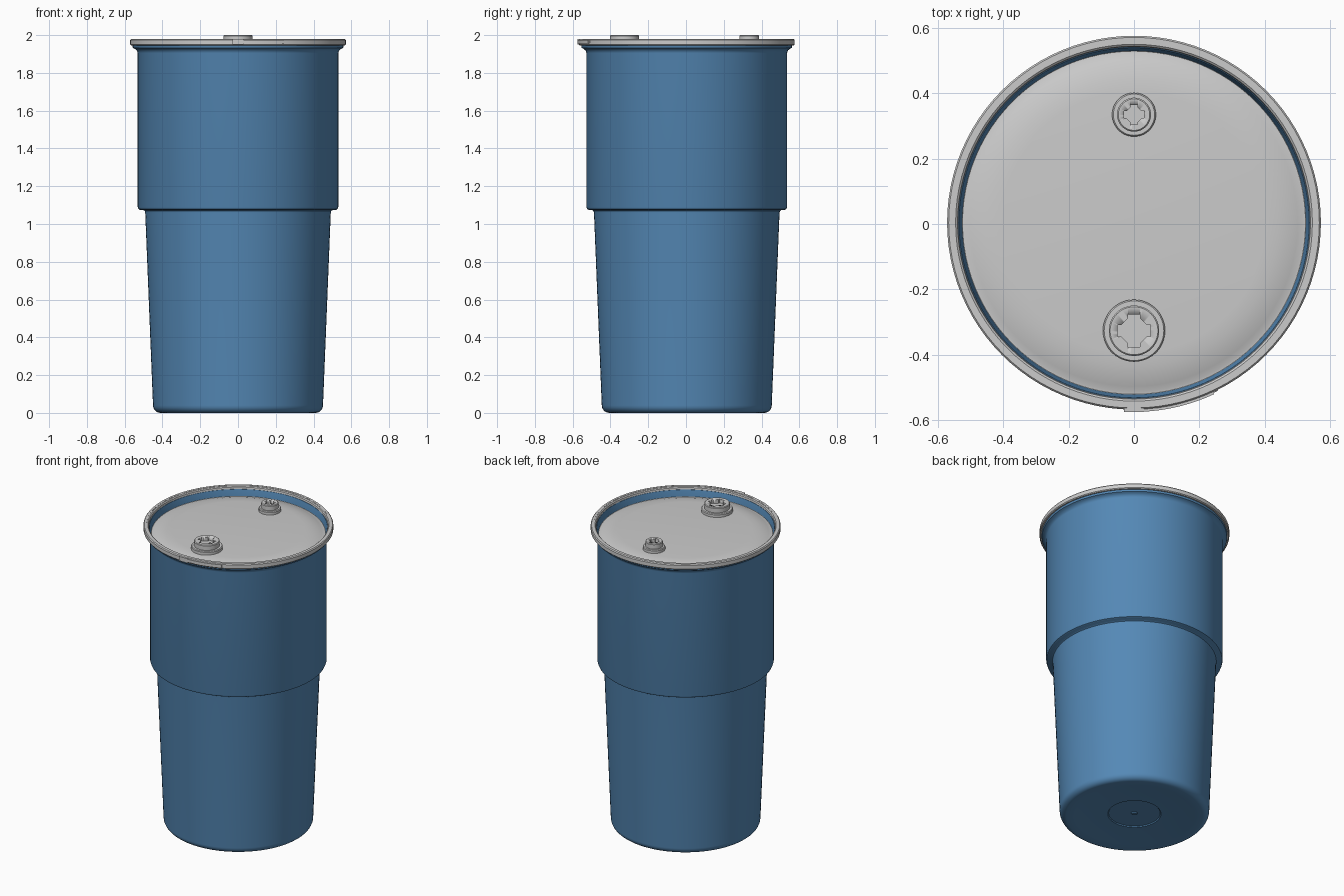
import bpy, bmesh
from math import sin, cos, pi, atan2, radians

if "Cube" in bpy.data.objects:
    bpy.data.objects.remove(bpy.data.objects["Cube"])

CY = 0.004  # drum axis sits slightly back because of the clamp lever
SEG = 96

blue = bpy.data.materials.new("blue_plastic")
blue.diffuse_color = (0.09, 0.25, 0.47, 1)
blue.use_nodes = True
blue.node_tree.nodes["Principled BSDF"].inputs["Base Color"].default_value = blue.diffuse_color


def finish(name, bm, mat=None, angle=35):
    bmesh.ops.recalc_face_normals(bm, faces=bm.faces)
    me = bpy.data.meshes.new(name)
    bm.to_mesh(me)
    bm.free()
    ob = bpy.data.objects.new(name, me)
    bpy.context.collection.objects.link(ob)
    if mat:
        me.materials.append(mat)
    bpy.ops.object.select_all(action='DESELECT')
    bpy.context.view_layer.objects.active = ob
    ob.select_set(True)
    bpy.ops.object.shade_smooth_by_angle(angle=radians(angle))
    return ob


def lathe(name, profile, y=CY, closed=False, mat=None, seg=SEG, flip=False):
    """Spin an (r, z) profile round a vertical axis."""
    bm = bmesh.new()
    rings = []
    for r, z in profile:
        if r == 0:
            rings.append([bm.verts.new((0, y, z))] * seg)
        else:
            rings.append([bm.verts.new((r * cos(2 * pi * i / seg), y + r * sin(2 * pi * i / seg), z))
                          for i in range(seg)])
    pairs = list(zip(rings, rings[1:]))
    if closed:
        pairs.append((rings[-1], rings[0]))
    for a, b in pairs:
        for i in range(seg):
            j = (i + 1) % seg
            bm.faces.new(list(dict.fromkeys((a[i], a[j], b[j], b[i]))))
    return finish(name, bm, mat)


def prism(bm, pts, z0, z1):
    lo = [bm.verts.new((x, y, z0)) for x, y in pts]
    hi = [bm.verts.new((x, y, z1)) for x, y in pts]
    n = len(pts)
    bm.faces.new(lo[::-1])
    bm.faces.new(hi)
    for i in range(n):
        j = (i + 1) % n
        bm.faces.new((lo[i], lo[j], hi[j], hi[i]))


def arc_strip(name, r0, r1, a0, a1, z0, z1, n=14):
    """Curved bar around the drum; angles in degrees."""
    angs = [radians(a0 + (a1 - a0) * i / n) for i in range(n + 1)]
    pts = [(r1 * cos(a), CY + r1 * sin(a)) for a in angs]
    pts += [(r0 * cos(a), CY + r0 * sin(a)) for a in reversed(angs)]
    bm = bmesh.new()
    prism(bm, pts, z0, z1)
    return finish(name, bm)


# Drum body: double-walled shell from base to collar and back down inside
corner = [(0.41 + 0.04 * sin(a), 0.04 - 0.04 * cos(a)) for a in [i * pi / 12 for i in range(7)]]
lathe("drum_body", [(0, 0.012), (0.012, 0.012), (0.02, 0.018), (0.155, 0.018), (0.16, 0.012),
                    (0.28, 0.01), (0.36, 0.003)] + corner +
      [(0.491, 1.055), (0.493, 1.068), (0.50, 1.073), (0.518, 1.074), (0.527, 1.079), (0.531, 1.09),
       (0.531, 1.905), (0.535, 1.918), (0.546, 1.927), (0.556, 1.932), (0.558, 1.938), (0.558, 1.962),
       (0.535, 1.962), (0.52, 1.90), (0.515, 1.11), (0.478, 1.05), (0.435, 0.05), (0, 0.035)],
      mat=blue)

# Lid: rolled rim, recessed wall, groove and gently domed panel
lathe("lid", [(0.56, 1.955), (0.562, 1.972), (0.556, 1.979), (0.545, 1.979), (0.539, 1.974),
              (0.534, 1.945), (0.530, 1.926), (0.524, 1.92), (0.516, 1.921), (0.50, 1.927),
              (0.475, 1.935), (0.44, 1.942), (0.40, 1.945), (0, 1.945)])

# Clamp ring round the rim
lathe("clamp_ring", [(0.552, 1.945), (0.566, 1.945), (0.571, 1.95), (0.571, 1.974),
                     (0.566, 1.98), (0.552, 1.98)], closed=True)

# Clamp lever, hinge block and hinge pin
arc_strip("clamp_lever", 0.568, 0.578, -88, -65, 1.955, 1.975)
arc_strip("lever_hinge_block", 0.566, 0.579, -93, -87, 1.95, 1.979, 4)
arc_strip("lever_end_tab", 0.568, 0.574, -67, -63.5, 1.958, 1.972, 4)


# Bungs: flange, cap and cross-shaped key recess
def bung(name, y, flange_r, cap_r, arm):
    lathe(name + "_flange", [(0, 1.94), (flange_r, 1.94), (flange_r, 1.962), (flange_r - 0.004, 1.967),
                             (0, 1.967)], y=y, seg=48)
    cap = lathe(name + "_cap", [(0, 1.955), (cap_r, 1.955), (cap_r, 1.996), (cap_r - 0.004, 2.0),
                                (0, 2.0)], y=y, seg=48)
    quarter = [(1, -0.36), (1, 0.36), (0.76, 0.36), (0.36, 0.76)]
    pts = []
    for k in range(4):
        c, s = round(cos(k * pi / 2)), round(sin(k * pi / 2))
        for u, v in quarter[:3] + quarter[3:]:
            pts.append((arm * (u * c - v * s), y + arm * (u * s + v * c)))
    bm = bmesh.new()
    pts = [p for i, p in enumerate(pts)]
    prism(bm, pts, 1.975, 2.05)
    cutter = finish(name + "_cutter", bm)
    cutter.hide_render = True
    mod = cap.modifiers.new("key_recess", 'BOOLEAN')
    mod.operation = 'DIFFERENCE'
    mod.solver = 'EXACT'
    mod.object = cutter
    bpy.ops.object.select_all(action='DESELECT')
    bpy.context.view_layer.objects.active = cap
    cap.select_set(True)
    bpy.ops.object.modifier_move_to_index(modifier=mod.name, index=0)
    bpy.ops.object.modifier_apply(modifier=mod.name)
    bpy.data.objects.remove(cutter)


bung("large_bung", -0.326, 0.095, 0.077, 0.05)
bung("small_bung", 0.334, 0.067, 0.052, 0.03)
